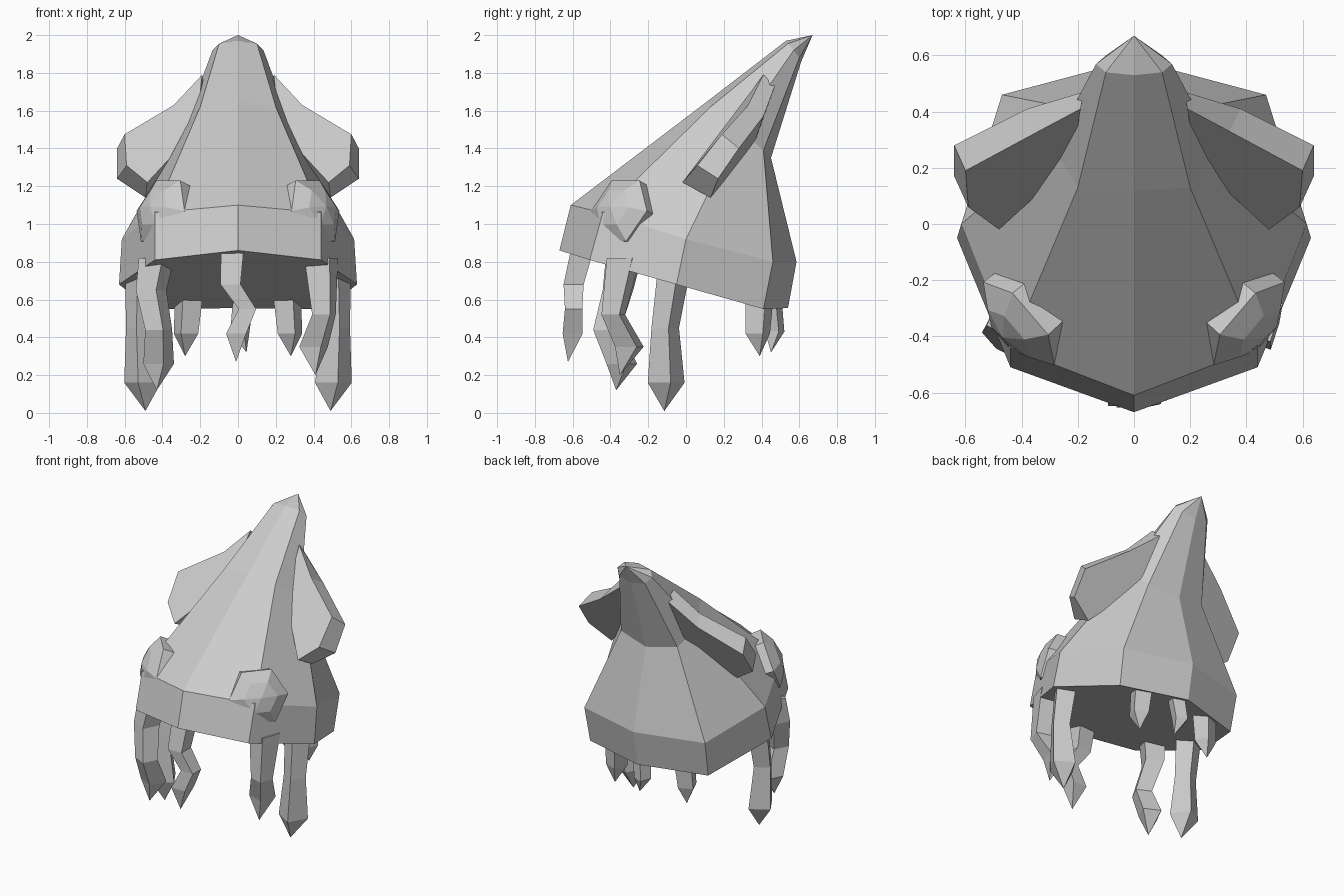
import bpy, bmesh, math
from mathutils import Vector as V

if "Cube" in bpy.data.objects:
    bpy.data.objects.remove(bpy.data.objects["Cube"])


def finish(name, bm):
    bmesh.ops.recalc_face_normals(bm, faces=bm.faces)
    me = bpy.data.meshes.new(name)
    bm.to_mesh(me)
    bm.free()
    ob = bpy.data.objects.new(name, me)
    bpy.context.collection.objects.link(ob)
    return ob


def loft(name, rings, tip=None, base=True, centre=None):
    """Skin matching point loops; close the end with a tip point or a flat cap."""
    bm = bmesh.new()
    loops = [[bm.verts.new(p) for p in r] for r in rings]
    n = len(loops[0])
    for a, b in zip(loops, loops[1:]):
        for i in range(n):
            j = (i + 1) % n
            bm.faces.new((a[i], a[j], b[j], b[i]))
    if tip:
        t = bm.verts.new(tip)
        for i in range(n):
            bm.faces.new((loops[-1][i], loops[-1][(i + 1) % n], t))
    else:
        bm.faces.new(loops[-1])
    if base:
        bm.faces.new(loops[0][::-1])
    return finish(name, bm)


def mirror_x(ob):
    m = ob.modifiers.new("mirror", 'MIRROR')
    m.use_axis[0] = True


# Body: eight-sided leaning cone; half rings run front, front side, side, back side, back
half_rings = [
    [(0, -.67, .86), (.44, -.51, .81), (.63, -.05, .68), (.46, .41, .55), (0, .54, .555)],
    [(0, -.61, 1.10), (.44, -.44, 1.06), (.615, 0, .92), (.47, .46, .80), (0, .585, .80)],
    [(0, .12, 1.655), (.2, .13, 1.62), (.29, .28, 1.5), (.22, .41, 1.39), (0, .45, 1.35)],
    [(0, .53, 1.97), (.1, .54, 1.955), (.135, .57, 1.92), (.1, .6, 1.88), (0, .61, 1.86)],
]
rings = [h + [(-x, y, z) for x, y, z in h[3:0:-1]] for h in half_rings]
loft("body", rings, tip=(0, .67, 2.0))

# Fins: slanted slabs on the upper sides
fin_front = [(.19, .41, 1.79), (.34, .33, 1.63), (.60, .19, 1.475), (.59, .06, 1.31),
             (.48, -.02, 1.22), (.22, .22, 1.5)]
fin_back = [(.18, .47, 1.73), (.38, .41, 1.57), (.64, .28, 1.40), (.64, .17, 1.24),
            (.49, .13, 1.14), (.2, .36, 1.42)]
mirror_x(loft("fins", [fin_front, fin_back]))

# Eyes: hexagonal pads with a shallow faceted dome
n = V((.72, -.62, .32)).normalized()
t = V((.65, .76, 0)).normalized()
u = t.cross(n).normalized()
c = V((.41, -.355, 1.07))


def hexagon(r, d):
    return [c + n * d + r * (t * math.cos(k * math.pi / 3) + u * math.sin(k * math.pi / 3))
            for k in range(6)]


mirror_x(loft("eyes", [hexagon(.19, -.09), hexagon(.195, 0), hexagon(.11, .055)], tip=c + n * .08))


# Tentacles: four-sided kinked tubes ending in a point
def tentacle(name, path, radii, turn=0.0):
    rs = []
    for p, r in zip(path, radii):
        rs.append([V(p) + V((math.cos(a), math.sin(a), 0)) * r
                   for a in (turn + k * math.pi / 2 for k in range(4))])
    return loft(name, rs, tip=path[-1])


q = math.pi / 4
tentacle("front_tentacle",
         [(-.03, -.55, .86), (-.04, -.595, .68), (.05, -.595, .55), (-.01, -.6, .42), (-.01, -.625, .27)],
         [.085, .075, .065, .075], q)
tentacle("front_right_tentacle",
         [(.44, -.33, .82), (.455, -.385, .52), (.40, -.30, .35), (.41, -.35, .2)],
         [.1, .07, .085], q * .6)
tentacle("front_left_tentacle",
         [(-.43, -.33, .82), (-.46, -.36, .65), (-.42, -.42, .44), (-.42, -.34, .26), (-.43, -.37, .12)],
         [.1, .085, .075, .085], q * .4)
mirror_x(tentacle("side_tentacles",
                  [(.51, -.06, .78), (.52, -.11, .45), (.505, -.105, .16), (.49, -.115, .01)],
                  [.09, .075, .1], q * .3))
mirror_x(tentacle("back_side_tentacles",
                  [(.26, .39, .62), (.275, .38, .42), (.28, .39, .3)],
                  [.08, .07], q * .5))
tentacle("back_tentacle",
         [(.03, .45, .62), (.01, .47, .43), (.045, .45, .32)], [.06, .055], q * .5)
